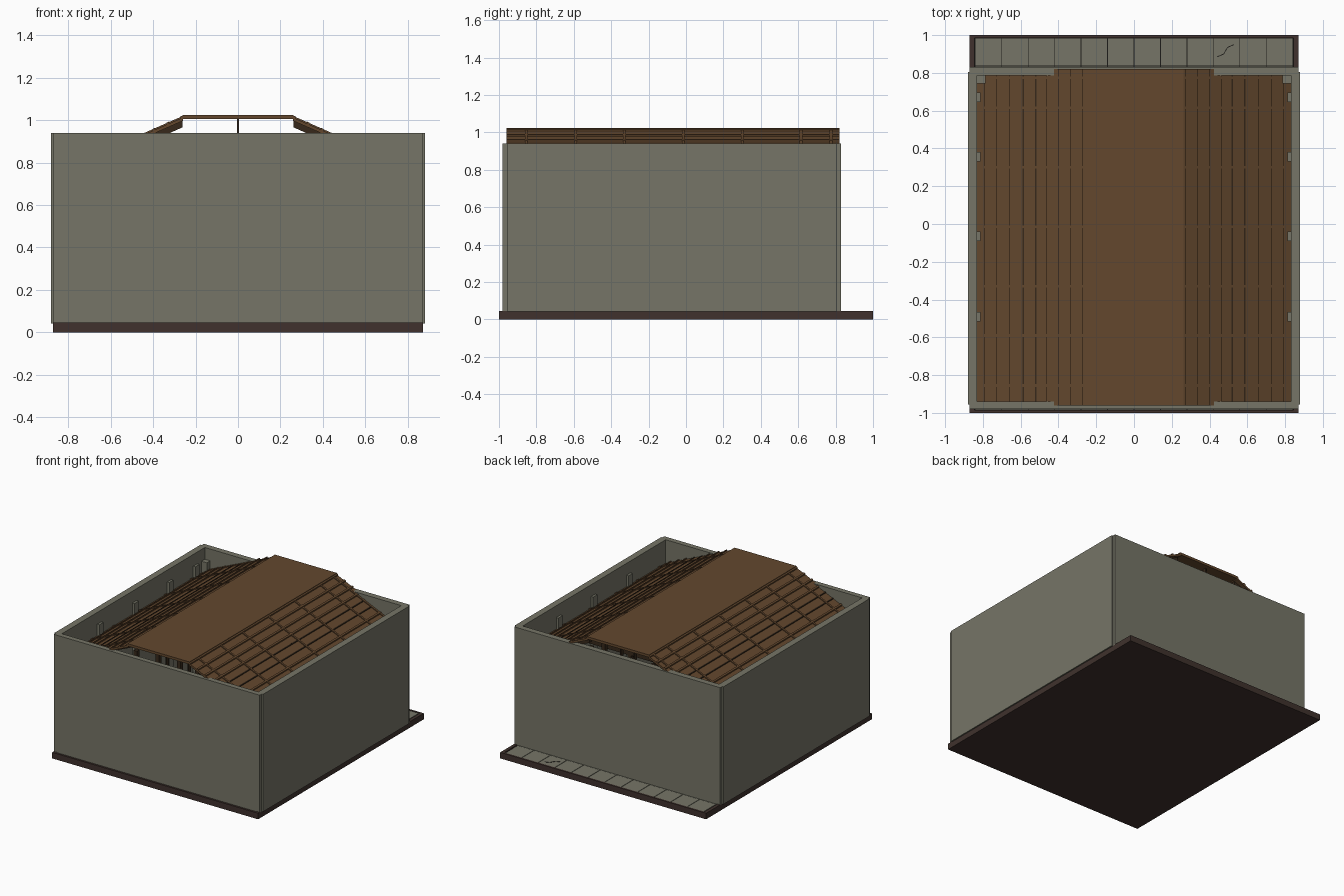
import bpy
import bmesh
import math

cube = bpy.data.objects.get("Cube")
if cube:
    bpy.data.objects.remove(cube, do_unlink=True)


def material(name, rgb):
    m = bpy.data.materials.new(name)
    m.use_nodes = True
    m.diffuse_color = (*rgb, 1)
    m.node_tree.nodes["Principled BSDF"].inputs["Base Color"].default_value = (*rgb, 1)
    return m


STONE = material("grey stone", (0.18, 0.178, 0.135))
WOOD = material("roof brown", (0.125, 0.064, 0.027))
DARK = material("dark timber", (0.038, 0.022, 0.011))
BASE = material("foundation brown", (0.05, 0.031, 0.026))
GAP = material("joint black", (0.012, 0.011, 0.009))


def finish(name, bm, mat):
    bmesh.ops.recalc_face_normals(bm, faces=bm.faces)
    mesh = bpy.data.meshes.new(name)
    bm.to_mesh(mesh)
    bm.free()
    mesh.materials.append(mat)
    ob = bpy.data.objects.new(name, mesh)
    bpy.context.collection.objects.link(ob)
    return ob


def box(name, mat, x0, x1, y0, y1, z0, z1):
    return prism(name, mat, [(x0, z0), (x1, z0), (x1, z1), (x0, z1)], y0, y1)


def prism(name, mat, profile, y0, y1):
    """Extrude an x-z outline along y."""
    bm = bmesh.new()
    face = bm.faces.new([bm.verts.new((x, y0, z)) for x, z in profile])
    made = bmesh.ops.extrude_face_region(bm, geom=[face])["geom"]
    verts = [v for v in made if isinstance(v, bmesh.types.BMVert)]
    bmesh.ops.translate(bm, verts=verts, vec=(0, y1 - y0, 0))
    return finish(name, bm, mat)


def slope(x):
    """Height of the outer roof surface at a distance from the middle."""
    return 1.016 - 0.44 * (x - 0.26)


def slope_strip(name, mat, side, x0, x1, y0, y1, low, high):
    outline = [(x0, slope(x0) + low), (x1, slope(x1) + low),
               (x1, slope(x1) + high), (x0, slope(x0) + high)]
    return prism(name, mat, [(side * x, z) for x, z in outline], y0, y1)


# Foundation slab with a raised rim
box("foundation", BASE, -0.87, 0.87, -1, 1, 0, 0.036)
for s, side in ((-1, "right"), (1, "left")):
    box(f"{side}_foundation_rim", BASE, min(s * 0.845, s * 0.87), max(s * 0.845, s * 0.87),
        -1, 1, 0.03, 0.046)
    box("foundation_end_rim", BASE, -0.85, 0.85, min(s * 0.985, s), max(s * 0.985, s), 0.03, 0.046)

# Paving slabs with narrow joints
box("paving_joint_bed", GAP, -0.845, 0.845, -0.985, 0.985, 0.034, 0.038)
for i in range(12):
    x = -0.84 + 0.14 * i
    box("paving_slab", STONE, x + 0.002, x + 0.138, -0.983, 0.835, 0.036, 0.043)
    box("rear_paving_slab", STONE, x + 0.002, x + 0.138, 0.838, 0.983, 0.036, 0.044)

# Crack in one rear slab
crack = [(0.44, 0.885), (0.475, 0.9), (0.495, 0.935), (0.53, 0.95)]
for (xa, ya), (xb, yb) in zip(crack, crack[1:]):
    length = math.hypot(xb - xa, yb - ya)
    piece = box("paving_crack", GAP, 0, length, -0.002, 0.002, 0.043, 0.046)
    piece.location = (xa, ya, 0)
    piece.rotation_euler.z = math.atan2(yb - ya, xb - xa)

# Walls with notched corners
box("front_wall", STONE, -0.87, 0.87, -0.98, -0.94, 0.043, 0.94)
box("back_wall", STONE, -0.87, 0.87, 0.785, 0.83, 0.043, 0.94)
for s, side in ((-1, "right"), (1, "left")):
    box(f"{side}_wall", STONE, min(s * 0.83, s * 0.88), max(s * 0.83, s * 0.88),
        -0.956, 0.806, 0.043, 0.94)
    # Upright pilasters on the inner face of the wall
    for y in (-0.49, -0.065, 0.355, 0.67):
        box(f"{side}_pilaster", STONE, min(s * 0.812, s * 0.835), max(s * 0.812, s * 0.835),
            y - 0.025, y + 0.025, 0.043, 0.85)
    box(f"{side}_corner_post", STONE, min(s * 0.785, s * 0.835), max(s * 0.785, s * 0.835),
        0.745, 0.79, 0.043, 0.85)

# Roof: flat crown and two sloping sides
Y0, Y1 = -0.96, 0.82
FRAMES = (-0.855, -0.59, -0.33, -0.015, 0.3, 0.615, 0.775)
box("roof_crown", WOOD, -0.262, 0.262, Y0, Y1, 1.005, 1.024)
for s, side in ((-1, "right"), (1, "left")):
    slope_strip(f"{side}_roof_slope", WOOD, s, 0.258, 0.832, Y0, Y1, -0.02, -0.004)
    # Lengthwise battens
    for i in range(9):
        x = 0.26 + 0.065 * i
        if 3 < i < 6:
            slope_strip(f"{side}_roof_seam", DARK, s, x - 0.003, x + 0.004, Y0, Y1, -0.005, 0.002)
        else:
            slope_strip(f"{side}_roof_batten", WOOD, s, x, x + 0.012, Y0, Y1, -0.006, 0.005)
    # Cross battens and the rafters below them
    for y in FRAMES:
        slope_strip(f"{side}_cross_batten", WOOD, s, 0.262, 0.83, y - 0.007, y + 0.007, -0.006, 0.003)
        slope_strip(f"{side}_rafter", DARK, s, 0.262, 0.83, y - 0.015, y + 0.015, -0.05, -0.019)

# Roof trusses and supports inside
for y in FRAMES:
    box("tie_beam", DARK, -0.83, 0.83, y - 0.015, y + 0.015, 0.69, 0.73)
    box("king_post", DARK, -0.004, 0.004, y - 0.015, y + 0.015, 0.72, 1.006)
    for x in (-0.26, 0.26):
        box("truss_post", DARK, x - 0.015, x + 0.015, y - 0.015, y + 0.015, 0.043, 0.935)
